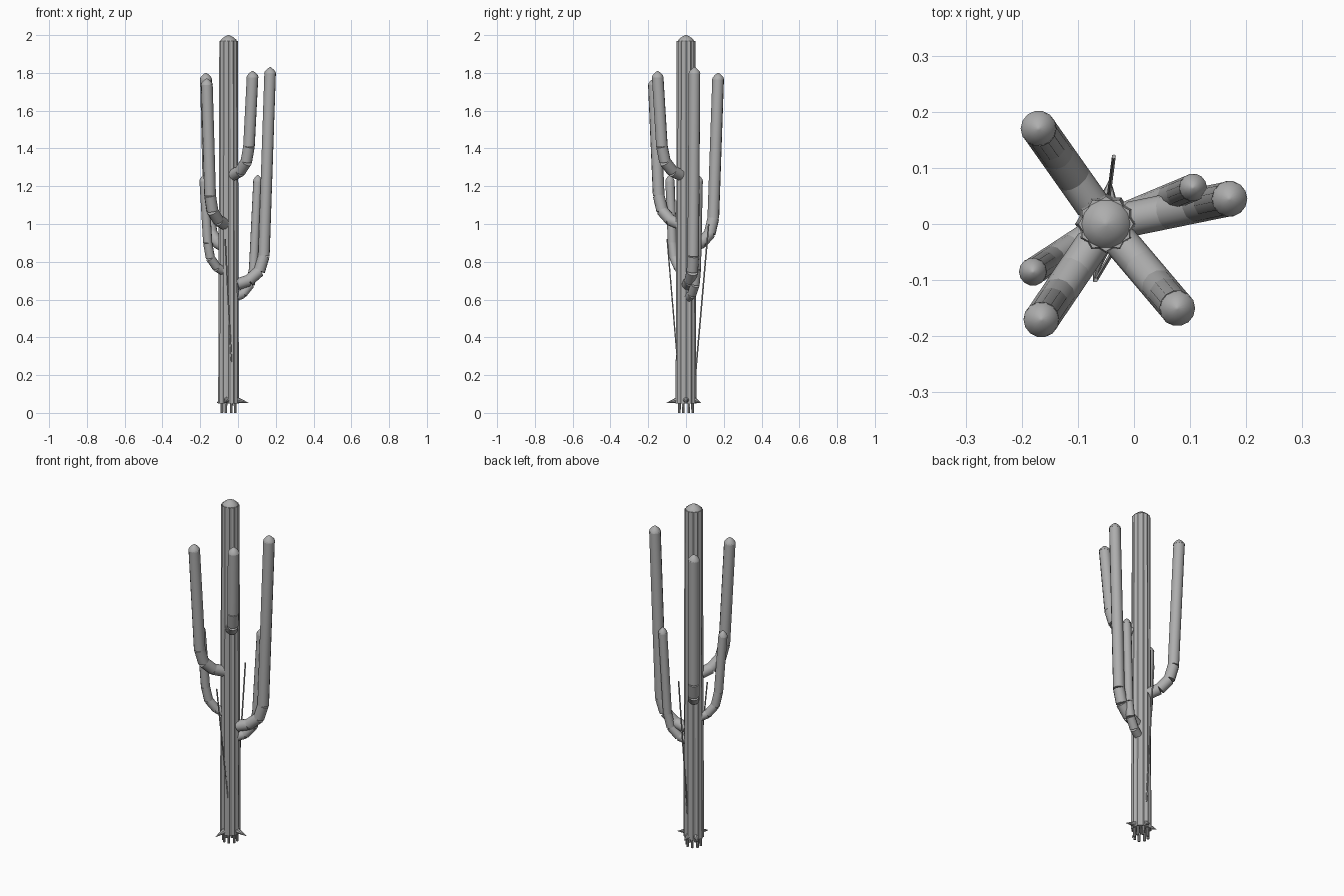
import bpy, bmesh, math
from mathutils import Vector

old = bpy.data.objects.get("Cube")
if old:
    bpy.data.objects.remove(old)

GREY = (0.42, 0.42, 0.42, 1)
skin = bpy.data.materials.new("cactus grey")
skin.diffuse_color = GREY
skin.use_nodes = True
skin.node_tree.nodes["Principled BSDF"].inputs["Base Color"].default_value = GREY

CX = -0.05  # trunk axis


def finish(bm, name, angle=35):
    bmesh.ops.recalc_face_normals(bm, faces=bm.faces)
    mesh = bpy.data.meshes.new(name)
    bm.to_mesh(mesh)
    bm.free()
    mesh.materials.append(skin)
    ob = bpy.data.objects.new(name, mesh)
    bpy.context.collection.objects.link(ob)
    bpy.ops.object.select_all(action="DESELECT")
    ob.select_set(True)
    bpy.context.view_layer.objects.active = ob
    bpy.ops.object.shade_smooth_by_angle(angle=math.radians(angle))
    return ob


def rod(bm, a, b, r1, r2, sides=12):
    """Closed cylinder or cone running from a to b."""
    a, b = Vector(a), Vector(b)
    turn = (b - a).to_track_quat("Z", "Y").to_matrix().to_4x4()
    turn.translation = (a + b) / 2
    bmesh.ops.create_cone(bm, cap_ends=True, segments=sides, radius1=r1,
                          radius2=r2, depth=(b - a).length, matrix=turn)


def loft(bm, rings):
    """Skin a list of closed rings of points and cap both ends."""
    loops = [[bm.verts.new(p) for p in ring] for ring in rings]
    n = len(loops[0])
    for low, high in zip(loops, loops[1:]):
        for i in range(n):
            j = (i + 1) % n
            bm.faces.new((low[i], low[j], high[j], high[i]))
    bm.faces.new(loops[0][::-1])
    bm.faces.new(loops[-1])


def dome(bm, x, y, z, r, height, sides=14):
    """Shallow rounded cap."""
    rings = []
    for radius, rise in ((1, 0), (0.9, 0.3), (0.55, 0.68), (0.1, 1)):
        rings.append([(x + r * radius * math.cos(math.tau * i / sides),
                       y + r * radius * math.sin(math.tau * i / sides),
                       z + height * rise) for i in range(sides)])
    loft(bm, rings)


# Fluted trunk
def fluted_ring(z, r, ribs=12):
    ring = []
    for i in range(ribs * 2):
        a = math.pi * i / ribs
        q = r if i % 2 == 0 else r * 0.89
        ring.append((CX + q * math.cos(a), q * math.sin(a), z))
    return ring


bm = bmesh.new()
loft(bm, [fluted_ring(0.05, 0.055), fluted_ring(1.0, 0.052), fluted_ring(1.97, 0.049)])
finish(bm, "trunk", 25)

bm = bmesh.new()
dome(bm, CX, 0, 1.966, 0.045, 0.034)
finish(bm, "trunk_cap", 60)

# Upturned arms: tip x, tip y, start height, tip height, radius
ARMS = {
    "back_right_arm": (-0.17, 0.17, 0.88, 1.80, 0.032),
    "left_tall_arm": (0.17, 0.045, 0.68, 1.83, 0.032),
    "left_short_arm": (0.105, 0.065, 0.61, 1.26, 0.025),
    "front_left_arm": (0.077, -0.15, 1.26, 1.81, 0.032),
    "front_right_arm": (-0.165, -0.17, 1.00, 1.77, 0.032),
    "right_short_arm": (-0.18, -0.085, 0.75, 1.26, 0.025),
}
BEND = ((0.2, 0), (0.48, 0.02), (0.74, 0.07), (0.85, 0.15))

for name, (x, y, start, tip, r) in ARMS.items():
    path = [(CX + (x - CX) * f, y * f, start + rise) for f, rise in BEND]
    path.append((x, y, tip - 0.03))
    bm = bmesh.new()
    for a, b in zip(path, path[1:]):
        rod(bm, a, b, r * 0.97, r * 0.97)
    finish(bm, name)
    bm = bmesh.new()
    dome(bm, x, y, tip - 0.034, r, 0.034)
    finish(bm, name + "_cap", 60)

# Thin dry strands leaning off the trunk
STRANDS = {
    "front_strand": ((-0.035, -0.045, 0.27), (-0.068, -0.1, 0.92)),
    "back_strand": ((-0.045, 0.05, 0.2), (-0.036, 0.12, 1.0)),
}
for name, (a, b) in STRANDS.items():
    bm = bmesh.new()
    rod(bm, a, b, 0.004, 0.004, 6)
    finish(bm, name)

# Spikes around the foot: direction, reach
bm = bmesh.new()
for degrees, reach in ((0, 0.105), (85, 0.08), (140, 0.08), (258, 0.105)):
    c, s = math.cos(math.radians(degrees)), math.sin(math.radians(degrees))
    rod(bm, (CX + 0.04 * c, 0.04 * s, 0.07), (CX + reach * c, reach * s, 0.053),
        0.017, 0.001, 8)
finish(bm, "foot_spikes")

# Root pegs under the trunk
bm = bmesh.new()
for i in range(8):
    a = math.tau * (i + 0.5) / 8
    x, y = CX + 0.038 * math.cos(a), 0.038 * math.sin(a)
    rod(bm, (x, y, 0), (x, y, 0.06), 0.007, 0.008, 8)
finish(bm, "root_pegs")
